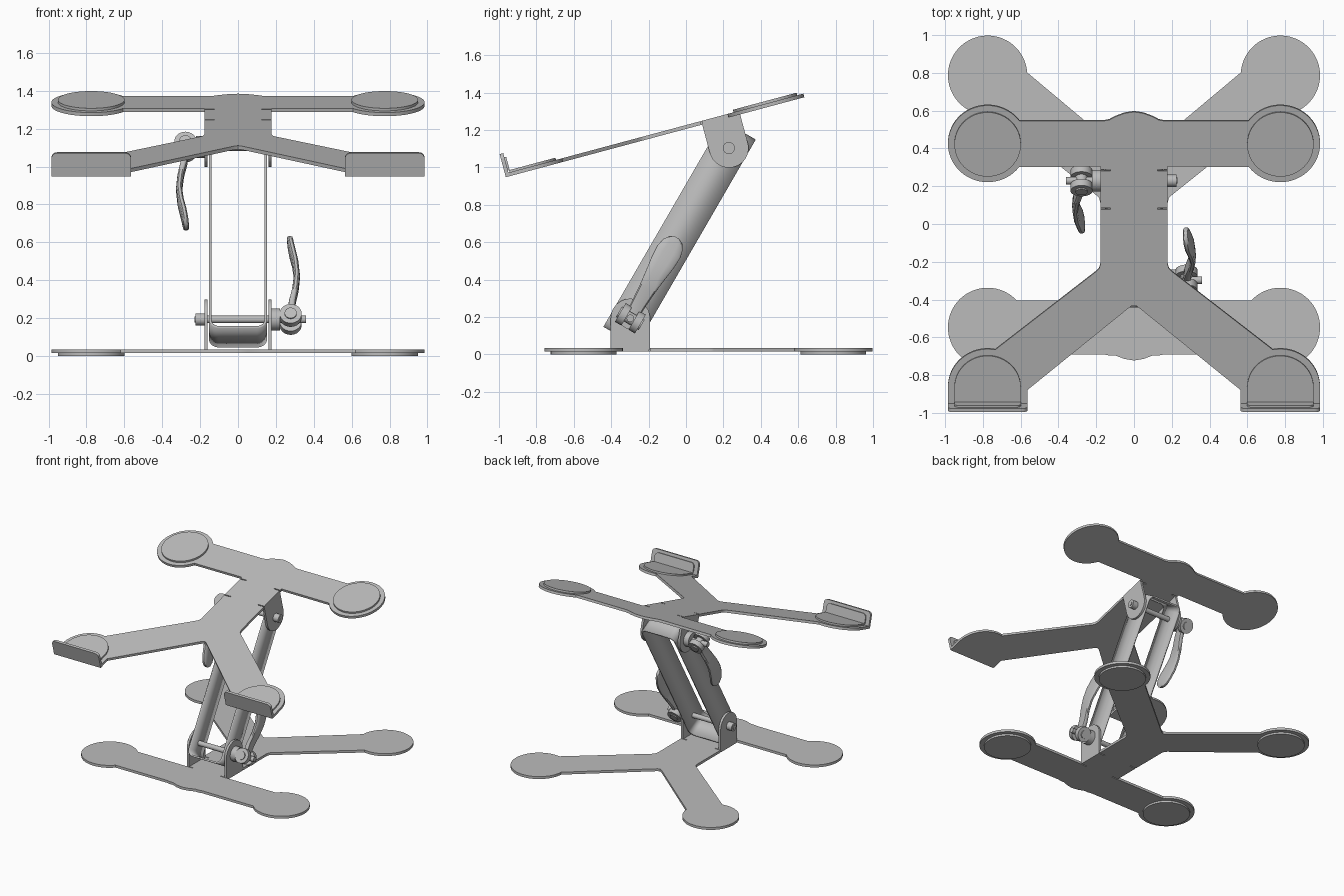
import bpy, bmesh
from math import sin, cos, pi, radians
from mathutils import Matrix, Vector

cube = bpy.data.objects.get("Cube")
if cube:
    bpy.data.objects.remove(cube, do_unlink=True)

GREY = (0.5, 0.5, 0.5, 1)
metal = bpy.data.materials.new("grey_metal")
metal.use_nodes = True
metal.diffuse_color = GREY
metal.node_tree.nodes["Principled BSDF"].inputs["Base Color"].default_value = GREY


def finish(name, bm, matrix):
    bm.transform(matrix)
    bmesh.ops.recalc_face_normals(bm, faces=bm.faces)
    mesh = bpy.data.meshes.new(name)
    bm.to_mesh(mesh)
    bm.free()
    mesh.materials.append(metal)
    mesh.shade_smooth()
    mesh.set_sharp_from_angle(angle=radians(35))
    obj = bpy.data.objects.new(name, mesh)
    bpy.context.collection.objects.link(obj)
    return obj


def frame(a, b, c, origin):
    """Matrix whose local axes are a, b, c."""
    m = Matrix((a, b, c)).transposed().to_4x4()
    m.translation = origin
    return m


def prism(name, pts, low, high, matrix):
    """Extrude a flat outline between two heights."""
    bm = bmesh.new()
    face = bm.faces.new([bm.verts.new((p[0], p[1], low)) for p in pts])
    ext = bmesh.ops.extrude_face_region(bm, geom=[face])
    top = [v for v in ext["geom"] if isinstance(v, bmesh.types.BMVert)]
    bmesh.ops.translate(bm, verts=top, vec=(0, 0, high - low))
    return finish(name, bm, matrix)


def arc(cx, cy, r, start, end, steps=24):
    angles = [radians(start + (end - start) * i / steps) for i in range(steps + 1)]
    return [(cx + r * cos(a), cy + r * sin(a)) for a in angles]


def disc(name, r, low, high, matrix, steps=32):
    return prism(name, arc(0, 0, r, 0, 360, steps)[:-1], low, high, matrix)


X = Vector((1, 0, 0))
Y = Vector((0, 1, 0))
Z = Vector((0, 0, 1))
FOOT_X, ARM_V, R, PAD_R = 0.775, -1.335, 0.21, 0.176
EAR_V, EAR_W, STEM = -0.25, 0.168, 0.178


def plate_outline(h, lipped):
    """Y-shaped plate with a crossbar; right half is mirrored."""
    half = [(0, 0.175), (0.05, 0.167), (0.1, 0.148), (0.13, h + 0.006), (0.16, h)]
    tilt = 43 if h > 0.135 else 37
    half += arc(FOOT_X, 0, R, 180 - tilt, -180 + tilt, 48)
    half.append((STEM, -h))
    # relief slits beside the folded ears
    for v in (EAR_V + 0.105, EAR_V - 0.105):
        half += [(STEM, v + 0.004), (0.125, v + 0.004), (0.125, v - 0.004), (STEM, v - 0.004)]
    half += [(STEM, -0.66), (0.185, -0.685), (0.2, -0.70)]
    if lipped:
        half += arc(FOOT_X, ARM_V, R, 101, 0)
        half += [(FOOT_X + R, -1.44), (FOOT_X - R, -1.44), (FOOT_X - R, -1.35)]
    else:
        half += arc(FOOT_X, ARM_V, R, 101, -176, 48)
    half += [(0.04, -0.91), (0.015, -0.89)]
    return half + [(0, -0.885)] + [(-x, v) for x, v in reversed(half[1:])]


# Base plate points backwards, upper plate is tilted forwards
base = frame(-X, -Y, Z, (0, -0.5475, 0.025))
tilt = radians(15)
slope = Vector((0, cos(tilt), sin(tilt)))
normal = Vector((0, -sin(tilt), cos(tilt)))
upper = frame(X, slope, normal, (0, 0.427, 1.33))
prism("base_plate", plate_outline(0.143, False), -0.01, 0.01, base)
prism("upper_plate", plate_outline(0.125, True), -0.01, 0.01, upper)

for side, label in ((1, "left"), (-1, "right")):
    # Round pads
    for v, end in ((0, "front"), (ARM_V, "back")):
        disc(f"{end}_{label}_foot_pad", PAD_R, -0.025, -0.01,
             base @ Matrix.Translation((-side * FOOT_X, v, 0)), 48)
    spot = upper @ Matrix.Translation((side * FOOT_X, 0, 0))
    disc(f"back_{label}_rest_pad", PAD_R, 0.01, 0.024, spot, 48)
    # Front rest pad with a straight edge, and the turned-up lip
    spot = upper @ Matrix.Translation((side * FOOT_X, ARM_V, 0))
    prism(f"front_{label}_rest_pad", arc(0, 0, PAD_R, 0, 180) + [(-PAD_R, -0.08), (PAD_R, -0.08)],
          0.01, 0.022, spot)
    lip = spot @ frame(X, Z, -Y, (0, 0, 0))
    for part, w, low, top, near, far in (("lip", R, -0.01, 0.118, 0.087, 0.107),
                                         ("lip_pad", PAD_R, 0.022, 0.095, 0.077, 0.087)):
        outline = [(-w, low), (w, low)] + arc(w - 0.03, top - 0.03, 0.03, 0, 90, 8)
        outline += arc(0.03 - w, top - 0.03, 0.03, 90, 180, 8)
        prism(f"front_{label}_{part}", outline, near, far, lip)
    # Folded ears that hold the strut
    for part, m, up in (("base", base, 1), ("upper", upper, -1)):
        outline = [(0.105, 0), *arc(0, EAR_W, 0.105, 0, 180), (-0.105, 0)]
        ear = m @ frame(Y, Z * up, X * up, (0, EAR_V, 0))
        a, b = sorted((side * 0.16, side * STEM))
        prism(f"{part}_{label}_ear", outline, a, b, ear)

# Strut: a closed rectangular strap with rounded corners
low_pivot = base @ Vector((0, EAR_V, EAR_W))
high_pivot = upper @ Vector((0, EAR_V, -EAR_W))
along = (high_pivot - low_pivot).normalized()
across = X.cross(along)
half_len = (high_pivot - low_pivot).length / 2 + 0.105
loop = []
for sx, su, start in ((1, 1, 0), (-1, 1, 90), (-1, -1, 180), (1, -1, 270)):
    loop += arc(sx * 0.102, su * (half_len - 0.045), 0.045, start, start + 90, 8)
bm = bmesh.new()
rows = [[bm.verts.new((p[0], p[1], h)) for p in loop] for h in (-0.102, 0.102)]
for i in range(len(loop)):
    j = (i + 1) % len(loop)
    bm.faces.new((rows[0][i], rows[0][j], rows[1][j], rows[1][i]))
strut = finish("strut", bm, frame(X, along, across, (low_pivot + high_pivot) / 2))
wall = strut.modifiers.new("wall", "SOLIDIFY")
wall.thickness = 0.013
wall.offset = 0


def lever(name, matrix):
    """Curved paddle lofted from rounded sections: distance, offset, half width, half thickness."""
    sections = [(0.03, 0.28, 0.036, 0.02), (0.10, 0.286, 0.040, 0.018), (0.18, 0.303, 0.046, 0.017),
                (0.26, 0.311, 0.055, 0.016), (0.34, 0.302, 0.066, 0.017), (0.41, 0.286, 0.070, 0.017),
                (0.455, 0.278, 0.060, 0.017), (0.485, 0.274, 0.040, 0.015), (0.498, 0.273, 0.012, 0.01)]
    bm = bmesh.new()
    rings = []
    for u, x, w, t in sections:
        ring = []
        for k in range(16):
            a = 2 * pi * k / 16
            c, s = cos(a), sin(a)
            flat = (c ** 4 + s ** 4) ** 0.25
            ring.append(bm.verts.new((x + t * c / flat, u, w * s / flat)))
        rings.append(ring)
    for r0, r1 in zip(rings, rings[1:]):
        for k in range(16):
            n = (k + 1) % 16
            bm.faces.new((r0[k], r0[n], r1[n], r1[k]))
    bm.faces.new(rings[0])
    bm.faces.new(rings[-1])
    finish(name, bm, matrix)


# Clamps: rod, nut, washer, cam discs and lever; the upper one is turned around
for label, pivot, s in (("lower", low_pivot, 1), ("upper", high_pivot, -1)):
    m = frame(X * s, along * s, across, pivot)
    rod = m @ frame(Y, Z, X, (0, 0, 0))
    disc(f"{label}_rod", 0.02, -0.2, 0.36, rod, 20)
    disc(f"{label}_nut", 0.032, -0.224, -0.178, rod, 24)
    disc(f"{label}_nut_tip", 0.016, -0.229, -0.224, rod, 16)
    disc(f"{label}_washer", 0.058, 0.178, 0.222, rod)
    hub = m @ Matrix.Translation((0.278, 0, 0))
    for part, z in (("front", 0.042), ("back", -0.042)):
        disc(f"{label}_cam_{part}", 0.058, z - 0.02, z + 0.02, hub)
    disc(f"{label}_cam_pin", 0.032, -0.07, 0.07, hub, 24)
    lever(f"{label}_lever", m)
